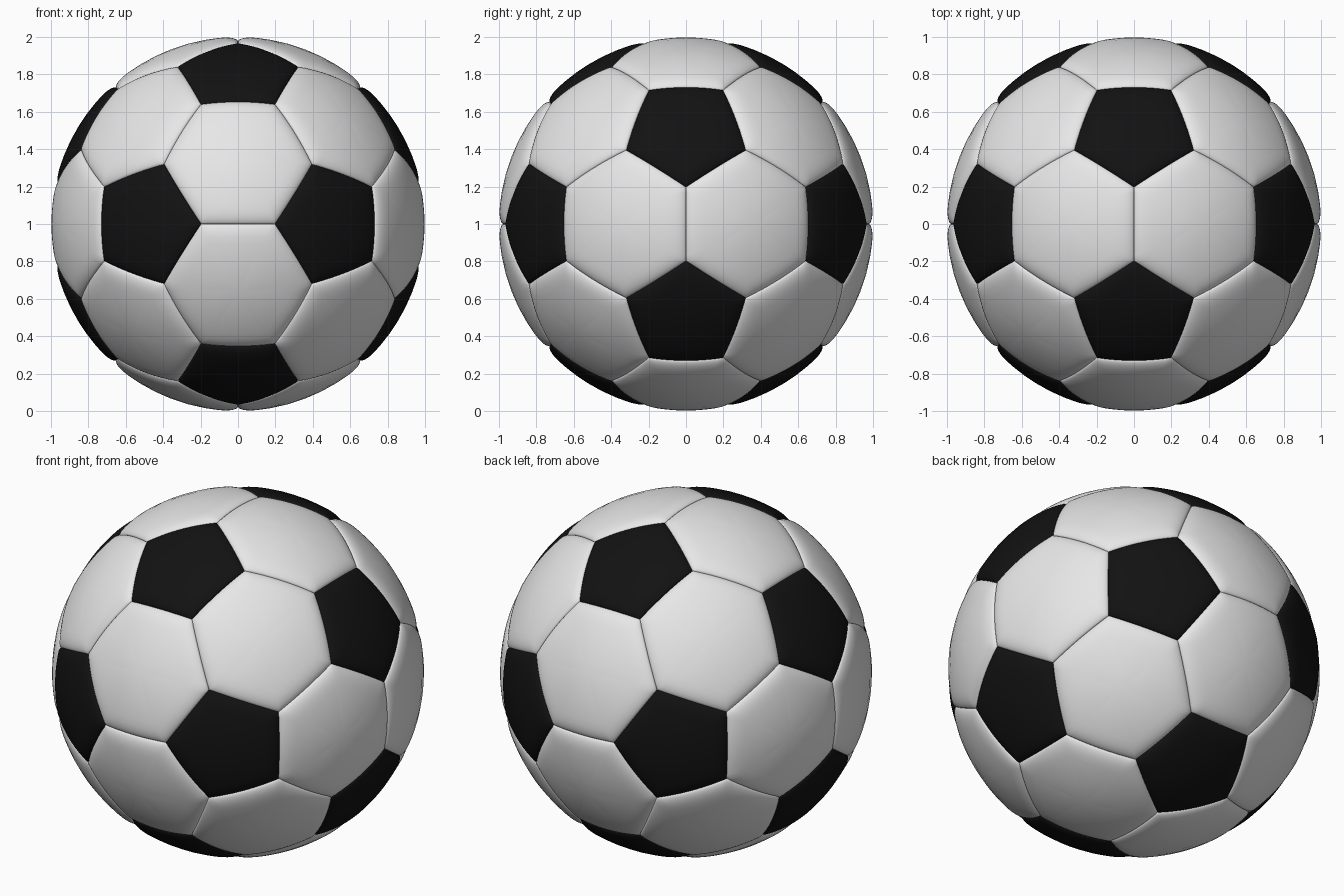
import bpy
import bmesh
import math
from itertools import combinations
from mathutils import Vector

RADIUS = 1.0        # outer radius of the ball
SEAM_DEPTH = 0.024  # how far the panels dip at the seams
SEAM_WIDTH = 0.085  # width of the rounded panel border
SIDE_STEPS = 14     # points along each panel side
RINGS = (0.25, 0.5, 0.7, 0.8, 0.86, 0.9, 0.93, 0.96, 0.98, 0.993, 1.0)

cube = bpy.data.objects.get("Cube")
if cube:
    bpy.data.objects.remove(cube, do_unlink=True)


def make_material(name, value):
    mat = bpy.data.materials.new(name)
    mat.use_nodes = True
    color = (value, value, value, 1.0)
    mat.diffuse_color = color
    mat.node_tree.nodes["Principled BSDF"].inputs["Base Color"].default_value = color
    return mat


def sort_around(points):
    """Order the corners of a panel counter-clockwise seen from outside."""
    center = sum(points, Vector()) / len(points)
    normal = center.normalized()
    u = (points[0] - center).normalized()
    v = normal.cross(u)
    return sorted(points, key=lambda p: math.atan2((p - center).dot(v), (p - center).dot(u)))


def puff(point, corners):
    """Place a point on the ball, rounded down towards the nearest seam."""
    direction = point.normalized()
    gap = min(direction.dot(a.cross(b).normalized())
              for a, b in zip(corners, corners[1:] + corners[:1]))
    t = 1 - min(max(gap / SEAM_WIDTH, 0), 1)
    return direction * (RADIUS - SEAM_DEPTH * (1 - math.sqrt(1 - t * t)))


def add_panel(bm, points):
    corners = sort_around(points)
    center = sum(corners, Vector()) / len(corners)
    outline = [a.lerp(b, i / SIDE_STEPS)
               for a, b in zip(corners, corners[1:] + corners[:1])
               for i in range(SIDE_STEPS)]
    count = len(outline)
    rings = [[bm.verts.new(puff(center.lerp(p, f), corners)) for p in outline] for f in RINGS]
    middle = bm.verts.new(puff(center, corners))
    for i in range(count):
        j = (i + 1) % count
        bm.faces.new((middle, rings[0][i], rings[0][j]))
        for inner, outer in zip(rings, rings[1:]):
            bm.faces.new((inner[i], outer[i], outer[j], inner[j]))


def make_panels(name, panels, material):
    bm = bmesh.new()
    for points in panels:
        add_panel(bm, points)
    bmesh.ops.translate(bm, verts=bm.verts, vec=(0, 0, RADIUS))
    for face in bm.faces:
        face.smooth = True
    mesh = bpy.data.meshes.new(name)
    bm.to_mesh(mesh)
    bm.free()
    mesh.materials.append(material)
    obj = bpy.data.objects.new(name, mesh)
    bpy.context.collection.objects.link(obj)


# Icosahedron corners, one at the centre of each pentagon
phi = (1 + math.sqrt(5)) / 2
hubs = [Vector(p) for a in (-1, 1) for b in (-phi, phi)
        for p in ((a, b, 0), (0, a, b), (b, 0, a))]


def adjacent(a, b):
    return 1 < (a - b).length < 3


# Pentagons cut off each corner, hexagons are what remains of each triangle
pentagons = [[hub.lerp(other, 1 / 3) for other in hubs if adjacent(hub, other)]
             for hub in hubs]
hexagons = [[a.lerp(b, f) for a, b in combinations(tri, 2) for f in (1 / 3, 2 / 3)]
            for tri in combinations(hubs, 3)
            if all(adjacent(a, b) for a, b in combinations(tri, 2))]

make_panels("hexagon_panels", hexagons, make_material("white leather", 0.8))
make_panels("pentagon_panels", pentagons, make_material("black leather", 0.006))
